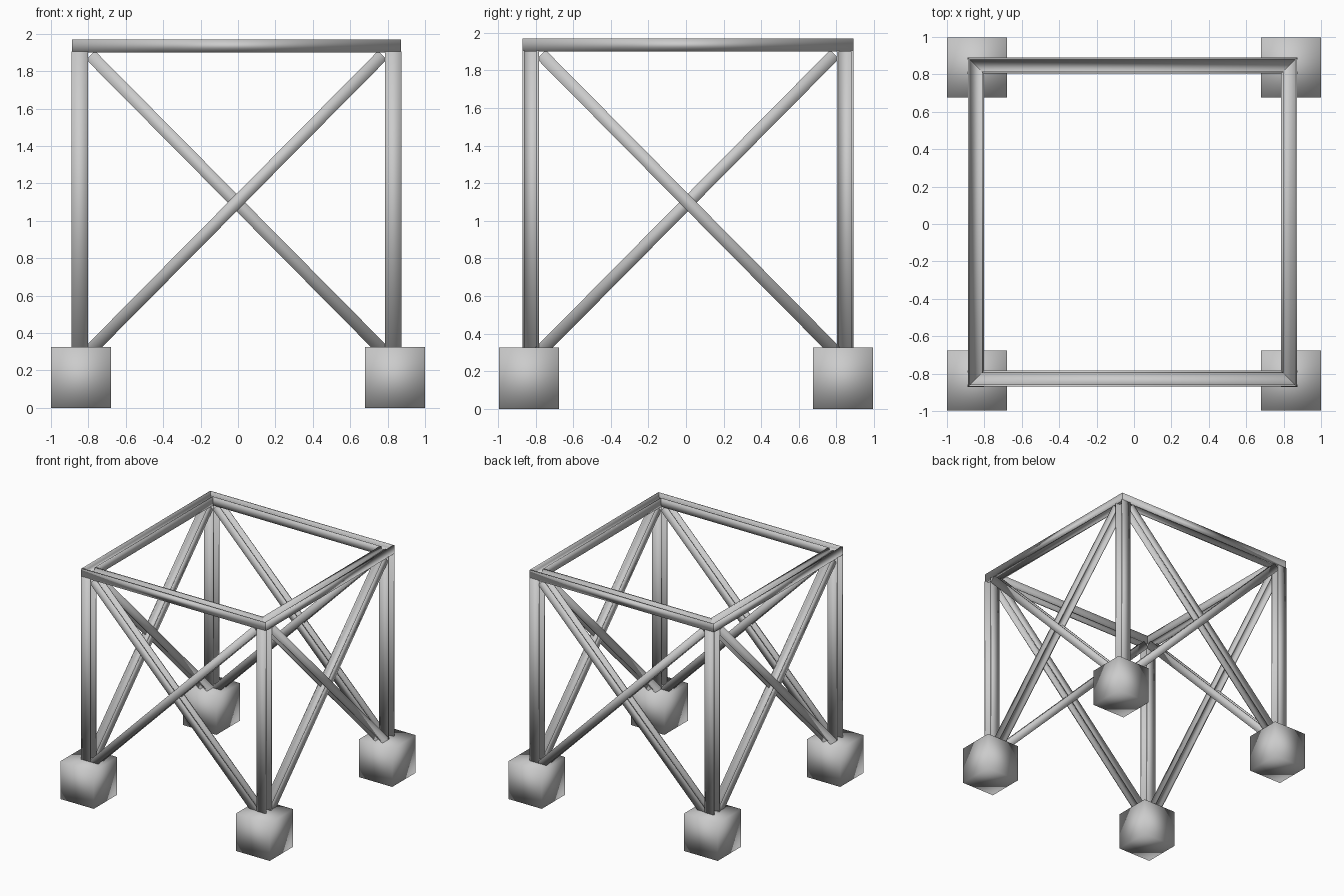
import bpy, bmesh
from math import pi
from mathutils import Vector, Matrix

if "Cube" in bpy.data.objects:
    bpy.data.objects.remove(bpy.data.objects["Cube"])

C = 0.837                              # leg centre distance from the axis
SHIFT = Vector((-0.008, 0.01, 0))      # the steel frame sits slightly off centre


def finish(name, bm):
    bmesh.ops.recalc_face_normals(bm, faces=bm.faces)
    for f in bm.faces:
        f.smooth = True
    me = bpy.data.meshes.new(name)
    bm.to_mesh(me)
    bm.free()
    ob = bpy.data.objects.new(name, me)
    bpy.context.collection.objects.link(ob)
    return ob


def i_beam(name, p, q, out, width, depth, mitre=False, flange=0.012, web=0.014):
    """I-section from p to q, flanges facing the direction 'out'."""
    p, q, out = Vector(p), Vector(q), Vector(out)
    axis = (q - p).normalized()
    side = axis.cross(out).normalized()
    w, d, t = width / 2, depth / 2, web / 2
    half = [(w, d), (w, d - flange), (t, d - flange),
            (t, -d + flange), (w, -d + flange), (w, -d)]
    profile = half + [(-a, b) for a, b in reversed(half)]
    bm = bmesh.new()
    ends = []
    for end, sign in ((p, -1), (q, 1)):
        ends.append([bm.verts.new(end + SHIFT + side * a + out * b
                                  + axis * (sign * b if mitre else 0))
                     for a, b in profile])
    bm.faces.new(ends[0])
    bm.faces.new(ends[1])
    n = len(profile)
    for i in range(n):
        j = (i + 1) % n
        bm.faces.new((ends[0][i], ends[0][j], ends[1][j], ends[1][i]))
    return finish(name, bm)


# concrete feet and legs
for sx, xn in ((-1, "left"), (1, "right")):
    for sy, yn in ((-1, "front"), (1, "back")):
        bm = bmesh.new()
        bmesh.ops.create_cube(bm, size=1, matrix=Matrix.Translation(
            (sx * 0.84, sy * 0.836, 0.1625)) @ Matrix.Diagonal((0.32, 0.32, 0.325, 1)))
        finish(f"{yn}_{xn}_foot", bm)
        i_beam(f"{yn}_{xn}_leg", (sx * C, sy * C, 0.3), (sx * C, sy * C, 1.905),
               (0, sy, 0), 0.088, 0.088)

# top ring beams and crossed braces on each side
for k, face in enumerate(("front", "right", "back", "left")):
    rot = Matrix.Rotation(k * pi / 2, 3, 'Z')
    out = rot @ Vector((0, -1, 0))
    i_beam(f"{face}_top_beam", rot @ Vector((-C, -C, 1.935)),
           rot @ Vector((C, -C, 1.935)), out, 0.07, 0.086, mitre=True)
    for s, label in ((-1, "falling"), (1, "rising")):
        # the outer brace alternates between neighbouring sides
        y = -C - 0.003 * s * (1 if k % 2 == 0 else -1)
        i_beam(f"{face}_{label}_brace", rot @ Vector((s * 0.78, y, 1.885)),
               rot @ Vector((-s * 0.79, y, 0.30)), out, 0.066, 0.08)
